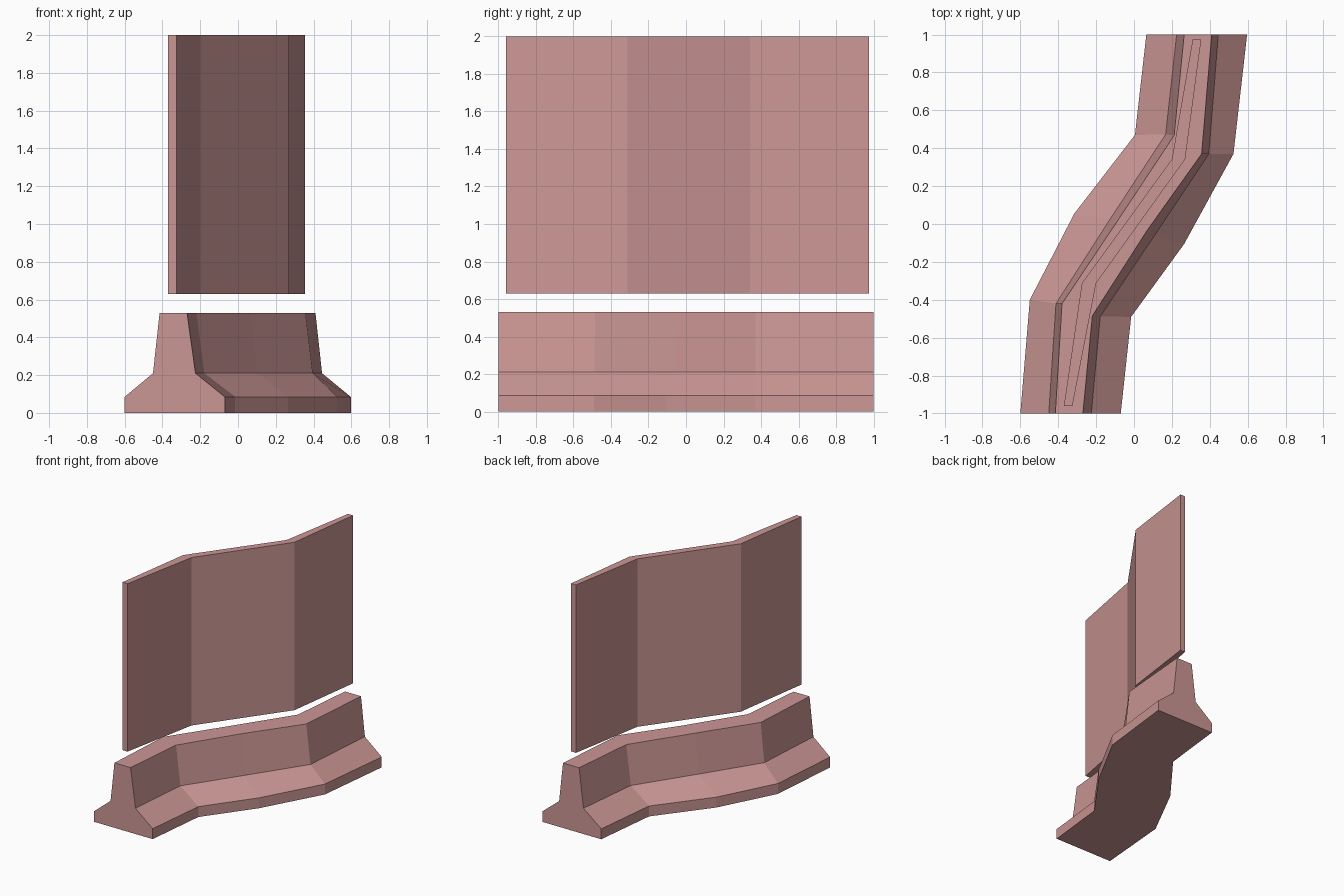
import bpy, bmesh

if "Cube" in bpy.data.objects:
    bpy.data.objects.remove(bpy.data.objects["Cube"])

mat = bpy.data.materials.new("dusty_pink")
mat.diffuse_color = (0.6, 0.31, 0.3, 1)
mat.use_nodes = True
mat.node_tree.nodes["Principled BSDF"].inputs["Base Color"].default_value = mat.diffuse_color


def loft(name, sections):
    """Skin a row of closed cross-sections and cap both ends."""
    bm = bmesh.new()
    rings = [[bm.verts.new(p) for p in s] for s in sections]
    n = len(rings[0])
    for a, b in zip(rings, rings[1:]):
        for i in range(n):
            j = (i + 1) % n
            bm.faces.new((a[i], a[j], b[j], b[i]))
    bm.faces.new(rings[0])
    bm.faces.new(rings[-1])
    bmesh.ops.recalc_face_normals(bm, faces=bm.faces)
    me = bpy.data.meshes.new(name)
    bm.to_mesh(me)
    bm.free()
    me.materials.append(mat)
    ob = bpy.data.objects.new(name, me)
    bpy.context.collection.objects.link(ob)
    return ob


# Concrete barrier: (x, y) of foot, shoulder and top edge on each side
stations = [
    [(-.6, -1), (-.45, -1), (-.415, -1), (-.27, -1), (-.225, -1), (-.07, -1)],
    [(-.55, -.4), (-.412, -.42), (-.38, -.42), (-.22, -.485), (-.178, -.488), (-.015, -.49)],
    [(-.315, .055), (-.13, .02), (-.09, .012), (.067, -.037), (.105, -.065), (.265, -.105)],
    [(.005, .47), (.167, .473), (.212, .468), (.357, .37), (.395, .37), (.525, .37)],
    [(.065, 1), (.225, 1), (.265, 1), (.41, 1), (.445, 1), (.597, 1)],
]
FOOT, SHOULDER, TOP = 0.085, 0.21, 0.53
heights = (0, FOOT, SHOULDER, TOP, TOP, SHOULDER, FOOT, 0)
order = (0, 0, 1, 2, 3, 4, 5, 5)
loft("barrier_base", [[(*s[k], z) for k, z in zip(order, heights)] for s in stations])

# Thin folded screen floating above the barrier: left x, right x, y
folds = [(-.37, -.325, -.96), (-.275, -.2, -.313), (.2, .27, .342), (.31, .355, .975)]
loft("screen_panel", [[(a, y, .63), (a, y, 2), (b, y, 2), (b, y, .63)] for a, b, y in folds])
